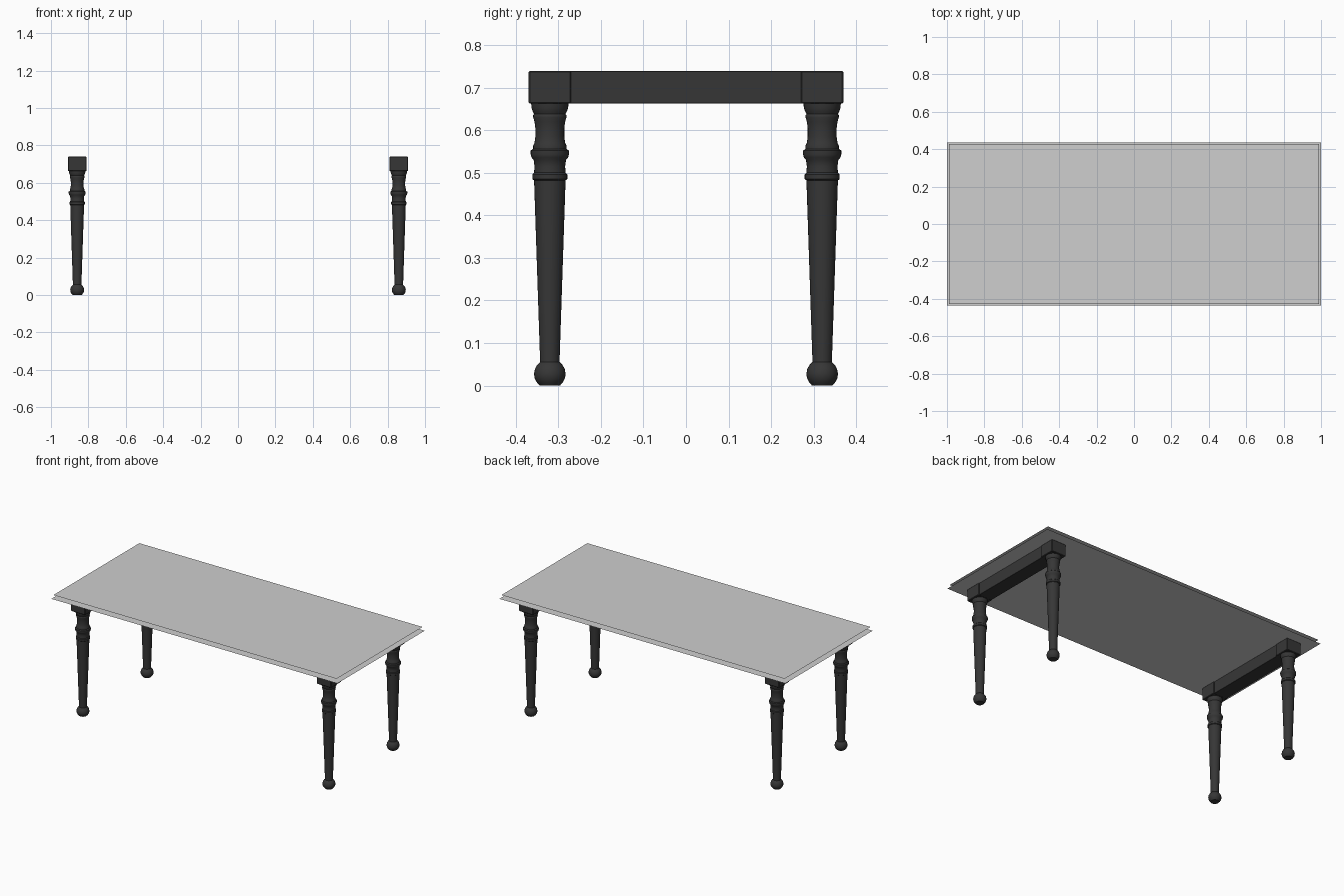
import bpy, bmesh, math

cube = bpy.data.objects.get("Cube")
if cube:
    bpy.data.objects.remove(cube, do_unlink=True)


def material(name, rgb):
    mat = bpy.data.materials.new(name)
    mat.use_nodes = True
    colour = (*rgb, 1)
    mat.diffuse_color = colour
    mat.node_tree.nodes["Principled BSDF"].inputs["Base Color"].default_value = colour
    return mat


black = material("charcoal_paint", (0.037, 0.037, 0.037))
grey = material("pale_grey_top", (0.62, 0.62, 0.62))


def finish(bm, name, mat, smooth=False):
    bmesh.ops.recalc_face_normals(bm, faces=bm.faces)
    mesh = bpy.data.meshes.new(name)
    bm.to_mesh(mesh)
    bm.free()
    mesh.materials.append(mat)
    obj = bpy.data.objects.new(name, mesh)
    bpy.context.scene.collection.objects.link(obj)
    if smooth:
        bpy.ops.object.select_all(action="DESELECT")
        obj.select_set(True)
        bpy.context.view_layer.objects.active = obj
        bpy.ops.object.shade_smooth_by_angle(angle=math.radians(40))
    return obj


def box(name, centre, size, mat, bevel):
    bm = bmesh.new()
    bmesh.ops.create_cube(bm, size=1)
    bmesh.ops.scale(bm, vec=size, verts=bm.verts)
    bmesh.ops.bevel(bm, geom=bm.edges[:], offset=bevel, segments=1, affect="EDGES")
    obj = finish(bm, name, mat)
    obj.location = centre
    return obj


def sheet(name, half_x, half_y, z):
    bm = bmesh.new()
    corners = [(-1, -1), (1, -1), (1, 1), (-1, 1)]
    bm.faces.new([bm.verts.new((x * half_x, y * half_y, z)) for x, y in corners])
    return finish(bm, name, grey)


# Turned leg outline as (radius, height), from ball foot to collar
PROFILE = [
    (0, 0), (0.024, 0), (0.031, 0.008), (0.036, 0.018), (0.037, 0.028),
    (0.035, 0.039), (0.030, 0.048), (0.023, 0.055), (0.023, 0.062),
    (0.037, 0.482), (0.041, 0.485), (0.041, 0.496), (0.037, 0.500),
    (0.036, 0.515), (0.038, 0.530), (0.043, 0.536), (0.045, 0.543),
    (0.045, 0.552), (0.039, 0.556), (0.039, 0.564), (0.036, 0.570),
    (0.034, 0.585), (0.034, 0.605), (0.036, 0.620), (0.039, 0.630),
    (0.039, 0.635), (0.037, 0.638), (0.040, 0.644), (0.043, 0.652),
    (0.044, 0.665),
]


def turned_leg(name, x, y):
    bm = bmesh.new()
    verts = [bm.verts.new((r, 0, z)) for r, z in PROFILE]
    edges = [bm.edges.new(pair) for pair in zip(verts, verts[1:])]
    bmesh.ops.spin(bm, geom=verts + edges, cent=(0, 0, 0), axis=(0, 0, 1),
                   angle=math.tau, steps=32)
    bmesh.ops.remove_doubles(bm, verts=bm.verts, dist=0.0002)
    obj = finish(bm, name, black, smooth=True)
    obj.location = (x, y, 0)


LEG_X, LEG_Y = 0.86, 0.32
BLOCK_Z, BLOCK_H = 0.701, 0.077

# Legs with square corner blocks, and a rail joining each end pair
for side, sx in (("left", 1), ("right", -1)):
    for end, sy in (("front", -1), ("back", 1)):
        x, y = sx * LEG_X, sy * LEG_Y
        turned_leg(f"{end}_{side}_leg", x, y)
        box(f"{end}_{side}_corner_block", (x, y, BLOCK_Z), (0.1, 0.1, BLOCK_H), black, 0.003)
    box(f"{side}_end_rail", (sx * LEG_X, 0, BLOCK_Z),
        (0.09, 2 * LEG_Y - 0.09, BLOCK_H - 0.001), black, 0.001)

# Tabletop: two open sheets, the upper one slightly smaller
sheet("tabletop_underside", 1.0, 0.436, 0.741)
sheet("tabletop_surface", 0.99, 0.429, 0.765)
